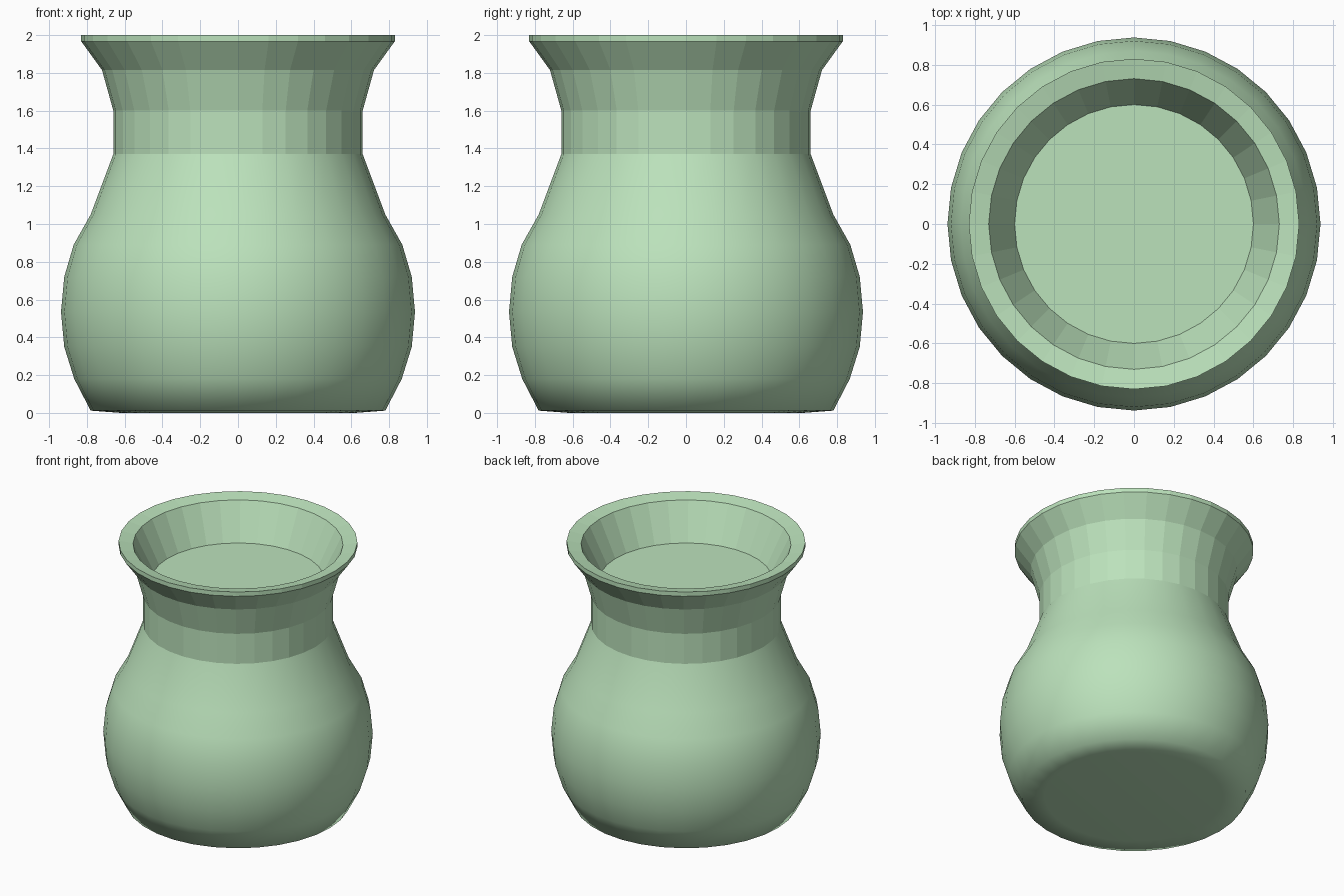
import bpy, bmesh, math

if "Cube" in bpy.data.objects:
    bpy.data.objects.remove(bpy.data.objects["Cube"])

SEGMENTS = 32

glaze = bpy.data.materials.new("pale_green_glaze")
glaze.diffuse_color = (0.50, 0.76, 0.50, 1)
glaze.use_nodes = True
glaze.node_tree.nodes["Principled BSDF"].inputs["Base Color"].default_value = glaze.diffuse_color


def lathe(name, profile, smooth):
    """Revolve (radius, height) points, listed bottom-outside to top-inside, around z."""
    bm = bmesh.new()
    rings = []
    for r, z in profile:
        if r == 0:
            rings.append([bm.verts.new((0, 0, z))] * SEGMENTS)
        else:
            angles = [2 * math.pi * i / SEGMENTS for i in range(SEGMENTS)]
            rings.append([bm.verts.new((r * math.cos(a), r * math.sin(a), z)) for a in angles])
    for low, high in zip(rings, rings[1:]):
        for i in range(SEGMENTS):
            j = (i + 1) % SEGMENTS
            corners = list(dict.fromkeys((low[i], low[j], high[j], high[i])))
            bm.faces.new(corners).smooth = smooth
    mesh = bpy.data.meshes.new(name)
    bm.to_mesh(mesh)
    bm.free()
    mesh.materials.append(glaze)
    obj = bpy.data.objects.new(name, mesh)
    bpy.context.collection.objects.link(obj)
    return obj


# Rounded belly with softened base, smooth shaded
lathe("belly", [(0, 0), (0.62, 0.0), (0.78, 0.012), (0.867, 0.18), (0.92, 0.35),
                (0.937, 0.535), (0.92, 0.72), (0.87, 0.89), (0.78, 1.05),
                (0.66, 1.37)], True)

# Faceted neck, flared lip, and the shallow funnel down to the flat inner floor
lathe("neck_and_rim", [(0.66, 1.37), (0.66, 1.60), (0.72, 1.815), (0.83, 1.967),
                       (0.83, 2.0), (0.73, 1.98), (0.60, 1.71), (0, 1.71)], False)
